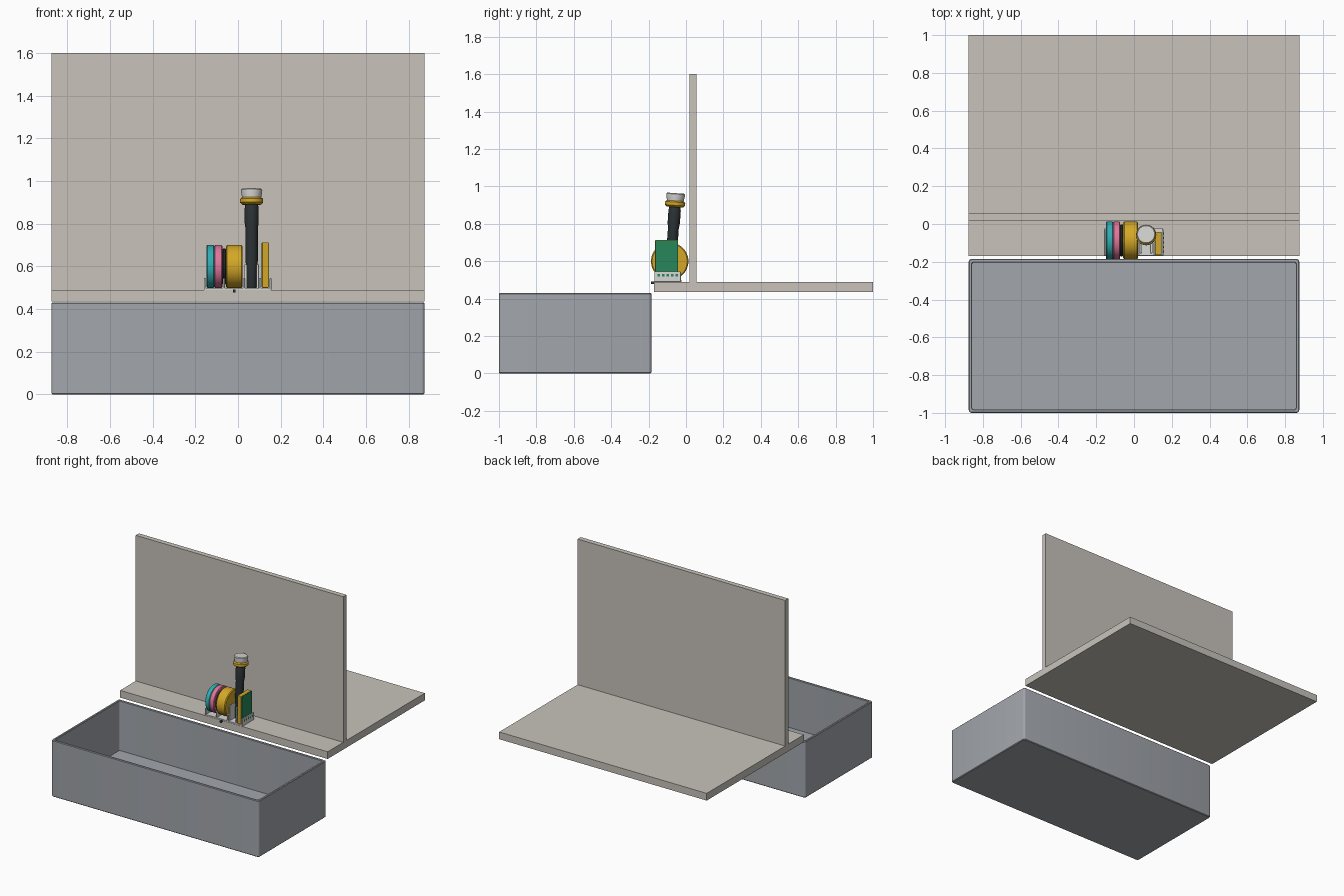
import bpy, bmesh, math
from mathutils import Vector, Matrix

if "Cube" in bpy.data.objects:
    bpy.data.objects.remove(bpy.data.objects["Cube"])


def material(name, rgb):
    m = bpy.data.materials.new(name)
    m.diffuse_color = (*rgb, 1)
    m.use_nodes = True
    m.node_tree.nodes["Principled BSDF"].inputs["Base Color"].default_value = m.diffuse_color
    return m


BEIGE = material("warm beige", (0.58, 0.55, 0.50))
GREY = material("bin grey", (0.36, 0.38, 0.41))
TEAL = material("teal", (0.03, 0.42, 0.45))
PINK = material("pink", (0.75, 0.18, 0.32))
YELLOW = material("golden yellow", (0.66, 0.39, 0.02))
DARK = material("charcoal", (0.025, 0.032, 0.035))
WHITE = material("off white", (0.68, 0.68, 0.66))
GREEN = material("green", (0.02, 0.24, 0.10))


def finish(name, bm, mat, smooth=False):
    bmesh.ops.recalc_face_normals(bm, faces=bm.faces)
    me = bpy.data.meshes.new(name)
    bm.to_mesh(me)
    bm.free()
    me.materials.append(mat)
    ob = bpy.data.objects.new(name, me)
    bpy.context.collection.objects.link(ob)
    if smooth:
        bpy.ops.object.select_all(action='DESELECT')
        bpy.context.view_layer.objects.active = ob
        ob.select_set(True)
        bpy.ops.object.shade_smooth_by_angle(angle=math.radians(35))
    return ob


def box(name, lo, hi, mat, bevel=0):
    bm = bmesh.new()
    lo, hi = Vector(lo), Vector(hi)
    bmesh.ops.create_cube(bm, size=1, matrix=Matrix.Translation((lo + hi) / 2)
                          @ Matrix.Diagonal((*(hi - lo), 1)))
    if bevel:
        bmesh.ops.bevel(bm, geom=bm.edges[:], offset=bevel, segments=2,
                        profile=0.5, affect='EDGES')
    return finish(name, bm, mat)


def lathe(name, profile, matrix, mat, n=48):
    """Turn (radius, height) points round the local z axis, closed at both ends."""
    bm = bmesh.new()
    rings = [[bm.verts.new(matrix @ Vector((r * math.cos(2 * math.pi * i / n),
                                            r * math.sin(2 * math.pi * i / n), h)))
              for i in range(n)] for r, h in profile]
    for a, b in zip(rings, rings[1:]):
        for i in range(n):
            j = (i + 1) % n
            bm.faces.new((a[i], a[j], b[j], b[i]))
    bm.faces.new(rings[0])
    bm.faces.new(rings[-1])
    return finish(name, bm, mat, True)


# Counter shelf and the upright panel standing on it
box("shelf", (-0.875, -0.17, 0.435), (0.875, 1.0, 0.49), BEIGE)
box("upright_panel", (-0.875, 0.018, 0.49), (0.875, 0.056, 1.6), BEIGE)


# Open bin: rounded block, inset top, sunk floor
def rounded_loop(bm, x0, x1, y0, y1, r, z, seg=4):
    pts = []
    for k, (cx, cy) in enumerate([(x1 - r, y1 - r), (x0 + r, y1 - r),
                                  (x0 + r, y0 + r), (x1 - r, y0 + r)]):
        for s in range(seg + 1):
            a = math.pi / 2 * (k + s / seg)
            pts.append(bm.verts.new((cx + r * math.cos(a), cy + r * math.sin(a), z)))
    return pts


bm = bmesh.new()
loops = []
for inset, r, z in [(0.005, 0.011, 0), (0, 0.015, 0.005), (0, 0.015, 0.426),
                    (0.004, 0.012, 0.43), (0.015, 0.012, 0.43), (0.018, 0.012, 0.426),
                    (0.018, 0.012, 0.05)]:
    loops.append(rounded_loop(bm, -0.875 + inset, 0.875 - inset,
                              -1 + inset, -0.185 - inset, r, z))
for a, b in zip(loops, loops[1:]):
    for i in range(len(a)):
        j = (i + 1) % len(a)
        bm.faces.new((a[i], a[j], b[j], b[i]))
bm.faces.new(loops[0])
bm.faces.new(loops[-1])
finish("open_bin", bm, GREY, True)

# Tape rolls lying on their edges, axis along x
AXIS_X = Matrix.Translation((0, -0.087, 0.6)) @ Matrix.Rotation(math.pi / 2, 4, 'Y')


def roll(name, x0, x1, r, mat, b=0.004):
    lathe(name, [(r - b, x0), (r, x0 + b), (r, x1 - b), (r - b, x1)], AXIS_X, mat)


roll("teal_roll", -0.148, -0.111, 0.1, TEAL)
roll("pink_roll", -0.111, -0.073, 0.1, PINK)
roll("dark_spacer", -0.073, -0.057, 0.085, DARK)
roll("yellow_roll", -0.057, 0.022, 0.1, YELLOW, 0.006)

# Torch: leaning back handle, collar and cap
LEAN = Matrix.Translation((0.064, -0.087, 0.497)) @ Matrix.Rotation(math.radians(-4), 4, 'X')
lathe("torch_handle", [(0.020, 0), (0.025, 0.01), (0.025, 0.10), (0.029, 0.13),
                       (0.029, 0.28), (0.033, 0.31), (0.033, 0.375), (0.029, 0.40)], LEAN, DARK)
lathe("torch_collar", [(0.042, 0.393), (0.054, 0.403), (0.054, 0.42), (0.046, 0.427)],
      LEAN, YELLOW)
lathe("torch_cap", [(0.044, 0.424), (0.049, 0.45), (0.050, 0.463), (0.045, 0.468)],
      LEAN, WHITE)

# Flat box with green side faces
box("card_box", (0.113, -0.165, 0.50), (0.143, -0.042, 0.713), YELLOW, 0.003)
for side, x in (("left", 0.110), ("right", 0.142)):
    box("card_face_" + side, (x, -0.163, 0.503), (x + 0.004, -0.042, 0.711), GREEN)

# Holder: base plate, low dividers and torch cradle
box("holder_base", (-0.157, -0.168, 0.49), (0.153, -0.025, 0.499), WHITE)
for i, x in enumerate((-0.160, -0.070, 0.024, 0.100, 0.148)):
    box("divider_%d" % i, (x, -0.168, 0.49), (x + 0.008, -0.028, 0.545), WHITE, 0.002)
for i, x in enumerate((0.030, 0.086)):
    box("cradle_prong_%d" % i, (x, -0.155, 0.49), (x + 0.012, -0.06, 0.61), WHITE, 0.003)

# Row of small green slots on the end divider
for i in range(5):
    y = -0.146 + i * 0.024
    box("end_slot_%d" % i, (0.154, y - 0.006, 0.518), (0.158, y + 0.006, 0.532), GREEN)

# Small catch on the shelf front
box("front_catch", (-0.024, -0.187, 0.478), (-0.012, -0.165, 0.492), DARK, 0.002)
